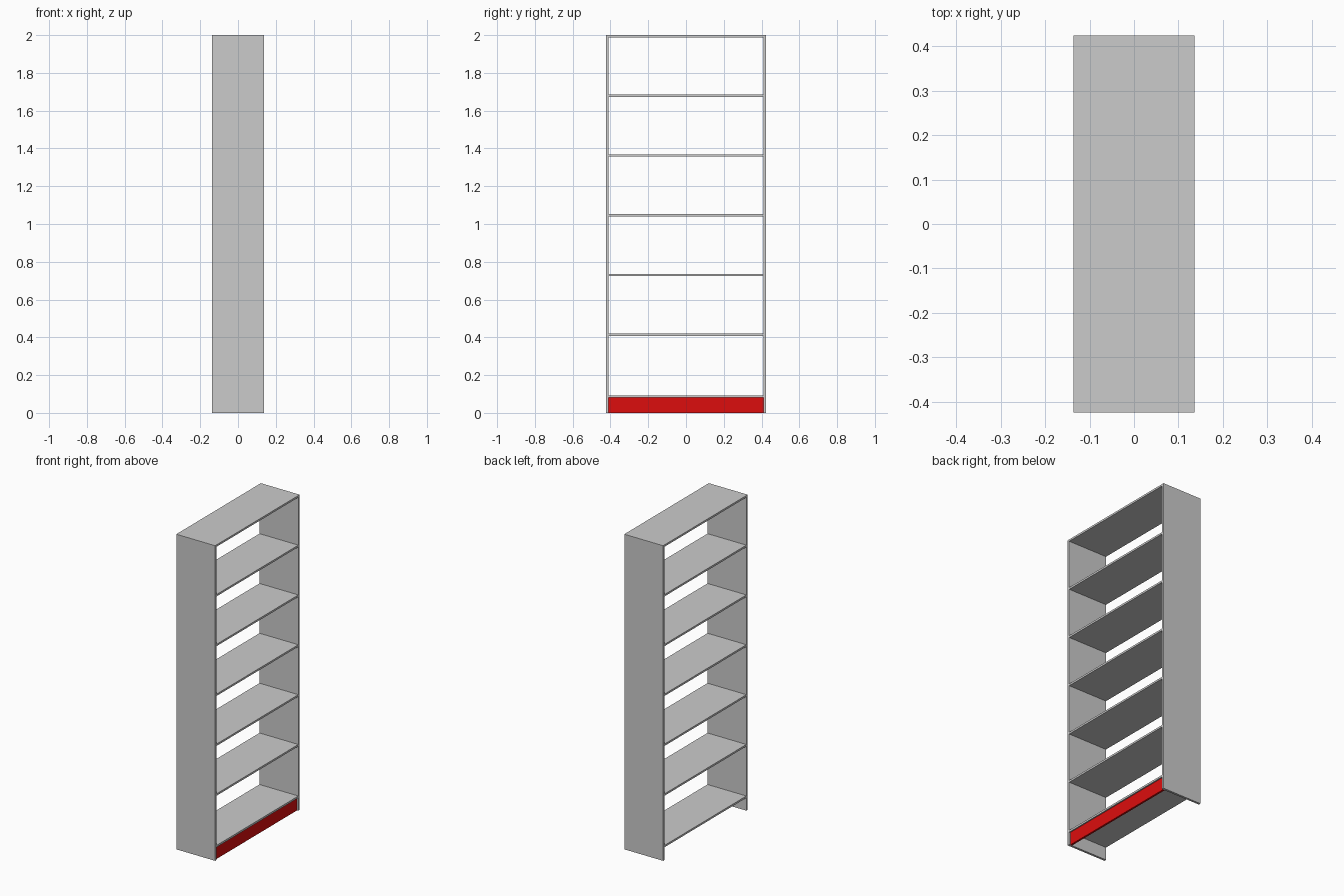
import bpy

if "Cube" in bpy.data.objects:
    bpy.data.objects.remove(bpy.data.objects["Cube"])

W, D, H = 0.848, 0.273, 2.0   # width along y, depth along x, height
T_SIDE, T_SHELF = 0.014, 0.012


def box(name, size, centre):
    bpy.ops.mesh.primitive_cube_add(size=1, location=centre)
    ob = bpy.context.object
    ob.name = name
    ob.scale = size
    bpy.ops.object.transform_apply(location=False, rotation=False, scale=True)
    return ob


# Side panels
for name, s in (("side_panel_left", -1), ("side_panel_right", 1)):
    box(name, (D, T_SIDE, H - T_SHELF), (0, s * (W - T_SIDE) / 2, (H - T_SHELF) / 2))

# Top board covering the side panels
box("top_board", (D, W, T_SHELF), (0, 0, H - T_SHELF / 2))

# Shelves between the side panels
inner = W - 2 * T_SIDE
for i, z in enumerate((0.087, 0.414, 0.730, 1.047, 1.363, 1.679)):
    box(f"shelf_{i + 1}", (D, inner, T_SHELF), (0, 0, z))

# Red kick plate under the bottom shelf, slightly set back
kick_h, kick_t, inset = 0.081, 0.012, 0.008
kick = box("kick_plate", (kick_t, inner, kick_h),
           (D / 2 - inset - kick_t / 2, 0, kick_h / 2))
red = bpy.data.materials.new("red")
red.diffuse_color = (0.72, 0.004, 0.004, 1)
red.use_nodes = True
red.node_tree.nodes["Principled BSDF"].inputs["Base Color"].default_value = red.diffuse_color
kick.data.materials.append(red)
